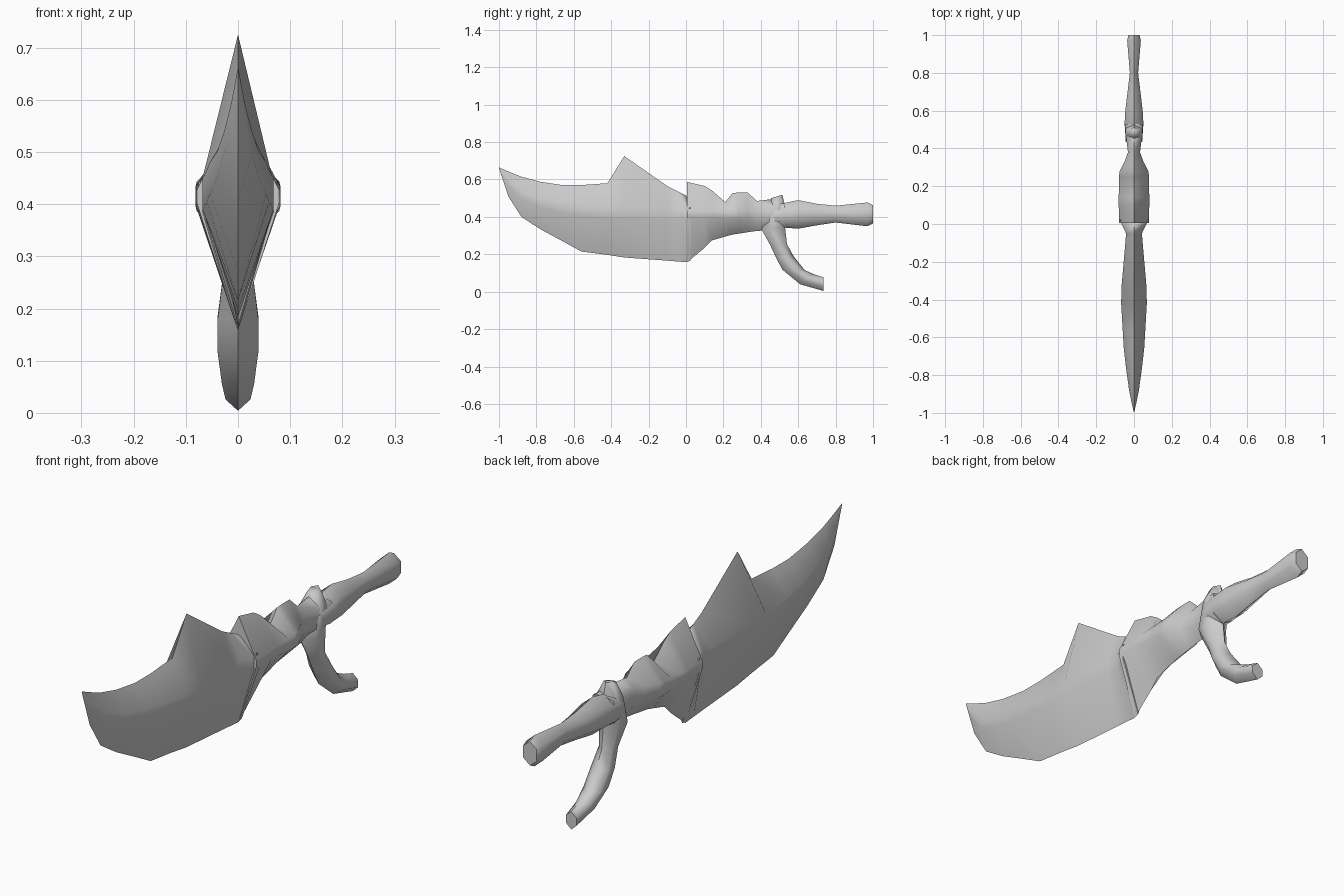
import bpy, math
from mathutils import Vector

cube = bpy.data.objects.get("Cube")
if cube:
    bpy.data.objects.remove(cube, do_unlink=True)

grey = bpy.data.materials.new("plain_grey")
grey.use_nodes = True
colour = (0.6, 0.6, 0.6, 1)
grey.diffuse_color = colour
grey.node_tree.nodes["Principled BSDF"].inputs["Base Color"].default_value = colour


def loft(name, rings):
    """Skin a chain of equal-sized rings and cap both ends."""
    n = len(rings[0])
    verts = [v for ring in rings for v in ring]
    faces = []
    for r in range(len(rings) - 1):
        for i in range(n):
            j = (i + 1) % n
            faces.append((r*n + i, r*n + j, r*n + n + j, r*n + n + i))
    faces += [tuple(reversed(range(n))), tuple(range(len(verts) - n, len(verts)))]
    mesh = bpy.data.meshes.new(name)
    mesh.from_pydata(verts, [], faces)
    mesh.materials.append(grey)
    obj = bpy.data.objects.new(name, mesh)
    bpy.context.collection.objects.link(obj)
    bpy.ops.object.select_all(action='DESELECT')
    obj.select_set(True)
    bpy.context.view_layer.objects.active = obj
    bpy.ops.object.mode_set(mode='EDIT')
    bpy.ops.mesh.select_all(action='SELECT')
    bpy.ops.mesh.remove_doubles(threshold=0.0005)
    bpy.ops.mesh.normals_make_consistent(inside=False)
    bpy.ops.object.mode_set(mode='OBJECT')
    bpy.ops.object.shade_smooth_by_angle(angle=math.radians(65))
    return obj


def section(y, top, bottom, width, mid, flat):
    """Six-sided upright section with pointed top and bottom."""
    return [(0, y, top), (width, y, mid + flat), (width, y, mid - flat),
            (0, y, bottom), (-width, y, mid - flat), (-width, y, mid + flat)]


# Blade: y, top, bottom, half width, ridge height
blade = [(-1, .665, .66, 0, .663), (-.95, .643, .51, .012, .585),
         (-.88, .615, .40, .026, .52), (-.78, .588, .335, .04, .475),
         (-.66, .57, .27, .054, .45), (-.56, .57, .215, .06, .435),
         (-.42, .58, .197, .068, .42), (-.33, .725, .183, .066, .42),
         (-.1, .565, .166, .046, .41), (-.05, .54, .162, .042, .41),
         (0, .515, .158, .066, .415), (.025, .45, .165, .076, .415)]
loft("blade", [section(y, t, b, w, m, min(.03, (t - b) * .1))
               for y, t, b, w, m in blade])

# Guard: y, top, bottom, half width
guard = [(.005, .587, .157, .079), (.1, .565, .235, .081), (.14, .54, .275, .081),
         (.21, .48, .295, .08), (.25, .528, .306, .08), (.28, .53, .31, .076),
         (.33, .53, .318, .05), (.38, .485, .325, .032), (.46, .495, .33, .042),
         (.53, .47, .34, .048)]
loft("guard", [section(y, t, b, w, .415, .012 + y * .06) for y, t, b, w in guard])

# Grip: y, top, bottom, half width
grip = [(.46, .46, .345, .045), (.53, .475, .342, .05), (.6, .49, .337, .046),
        (.7, .47, .355, .034), (.8, .46, .37, .022), (.97, .477, .35, .036),
        (1, .462, .365, .03)]
loft("grip", [section(y, t, b, w, (t + b) / 2, (t - b) * .25) for y, t, b, w in grip])

# Curved lower hook: front point y, z, rear point y, z, half width
hook = [(.455, .50, .515, .518, .02), (.44, .45, .53, .46, .046),
        (.40, .34, .53, .34, .046), (.45, .25, .54, .255, .03),
        (.485, .175, .575, .19, .039), (.515, .118, .635, .115, .039),
        (.61, .04, .68, .095, .031), (.735, .004, .735, .077, .024)]
rings = []
for y0, z0, y1, z1, w in hook:
    front, rear = Vector((0, y0, z0)), Vector((0, y1, z1))
    side = Vector((w, 0, 0))
    a, b = front.lerp(rear, .3), front.lerp(rear, .72)
    rings.append([front, a + side, b + side, rear, b - side, a - side])
loft("lower_hook", rings)
